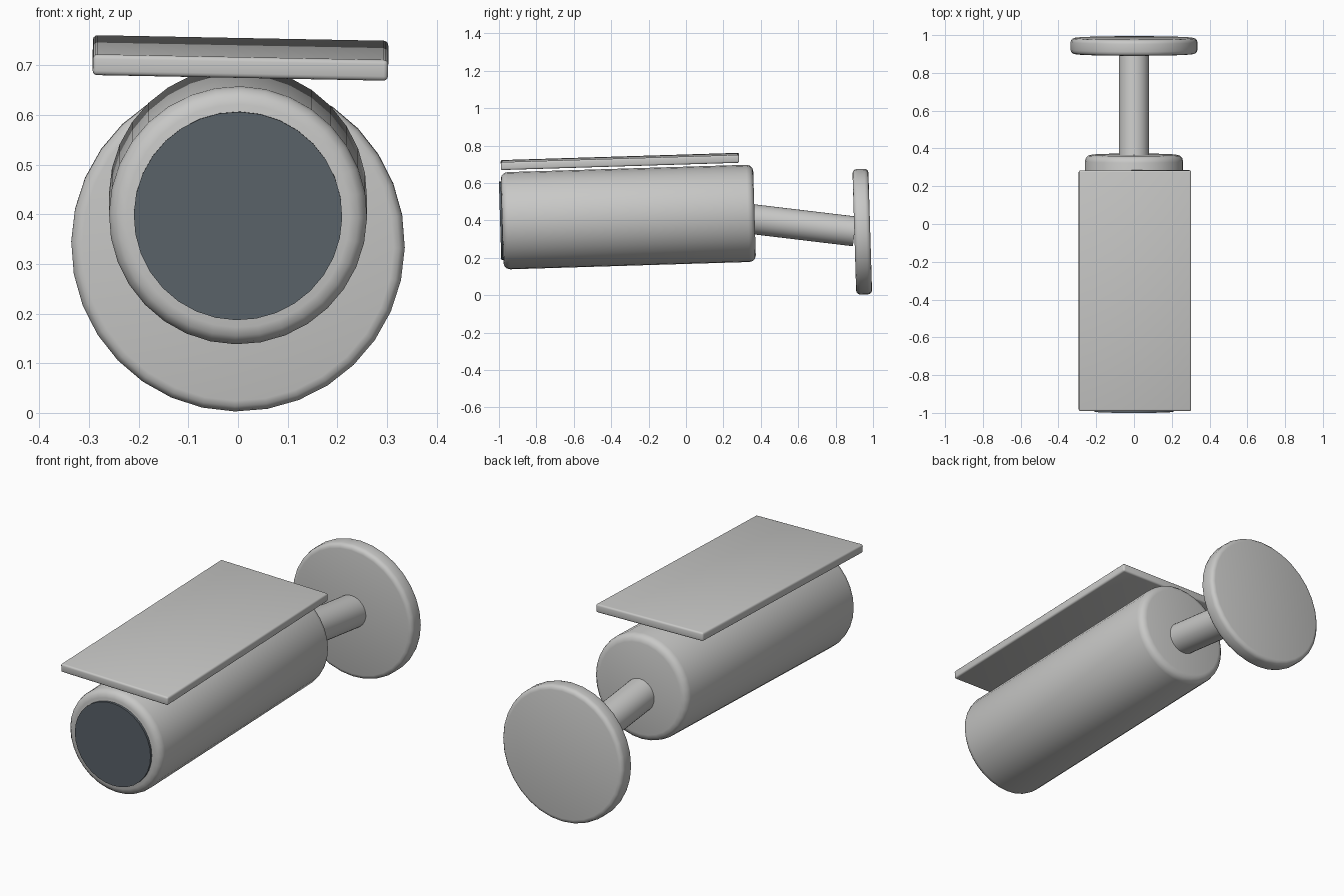
import bpy, bmesh, math
from mathutils import Matrix, Vector

cube = bpy.data.objects.get("Cube")
if cube:
    bpy.data.objects.remove(cube, do_unlink=True)

TILT = math.radians(1.75)   # nose-down lean shared by the whole camera
ROLL = math.radians(1.1)


def material(name, rgb):
    m = bpy.data.materials.new(name)
    m.use_nodes = True
    m.diffuse_color = (*rgb, 1)
    m.node_tree.nodes["Principled BSDF"].inputs["Base Color"].default_value = (*rgb, 1)
    return m


shell = material("light grey", (0.58, 0.58, 0.57))
glass = material("dark slate", (0.105, 0.125, 0.145))


def finish(name, bm, mat):
    """Turn a bmesh into a softly shaded object."""
    mesh = bpy.data.meshes.new(name)
    bm.to_mesh(mesh)
    bm.free()
    mesh.materials.append(mat)
    ob = bpy.data.objects.new(name, mesh)
    bpy.context.collection.objects.link(ob)
    bpy.ops.object.select_all(action="DESELECT")
    ob.select_set(True)
    bpy.context.view_layer.objects.active = ob
    bpy.ops.object.shade_smooth_by_angle(angle=math.radians(35))
    return ob


def round_edges(bm, edges, width):
    bmesh.ops.bevel(bm, geom=edges, offset=width, segments=3, profile=0.5,
                    affect="EDGES", clamp_overlap=True)


def cylinder(name, start, end, radius, mat, bevel=0.0):
    """Round bar between two points, with optionally rounded rims."""
    a, b = Vector(start), Vector(end)
    axis = b - a
    bm = bmesh.new()
    bmesh.ops.create_cone(bm, cap_ends=True, segments=32, radius1=radius,
                          radius2=radius, depth=axis.length)
    if bevel:
        rims = [e for e in bm.edges if any(len(f.verts) > 4 for f in e.link_faces)]
        round_edges(bm, rims, bevel)
    place = (Matrix.Translation((a + b) / 2)
             @ Vector((0, 0, 1)).rotation_difference(axis).to_matrix().to_4x4()
             @ Matrix.Rotation(ROLL, 4, "Z"))
    bm.transform(place)
    return finish(name, bm, mat)


def along(point, distance):
    """Point moved along the tilted camera axis."""
    return Vector(point) + distance * Vector((0, math.cos(TILT), math.sin(TILT)))


# Camera housing and lens
nose = Vector((0, -0.983, 0.397))
cylinder("camera_body", nose, along(nose, 1.35), 0.26, shell, 0.035)
cylinder("lens", along(nose, -0.011), along(nose, 0.02), 0.21, glass)

# Wall arm and mounting plate
cylinder("mount_arm", (0, 0.3, 0.413), (0, 0.902, 0.341), 0.08, shell)
plate = Vector((0, 0.9, 0.338))
cylinder("wall_plate", plate, along(plate, 0.085), 0.336, shell, 0.022)

# Flat sun visor above the housing
bm = bmesh.new()
bmesh.ops.create_cube(bm, size=1)
bm.transform(Matrix.Diagonal((0.595, 1.275, 0.042, 1)))
round_edges(bm, bm.edges[:], 0.009)
bm.transform(Matrix.Translation((0.005, -0.353, 0.715))
             @ Matrix.Rotation(TILT, 4, "X") @ Matrix.Rotation(ROLL, 4, "Y"))
finish("sun_visor", bm, shell)
